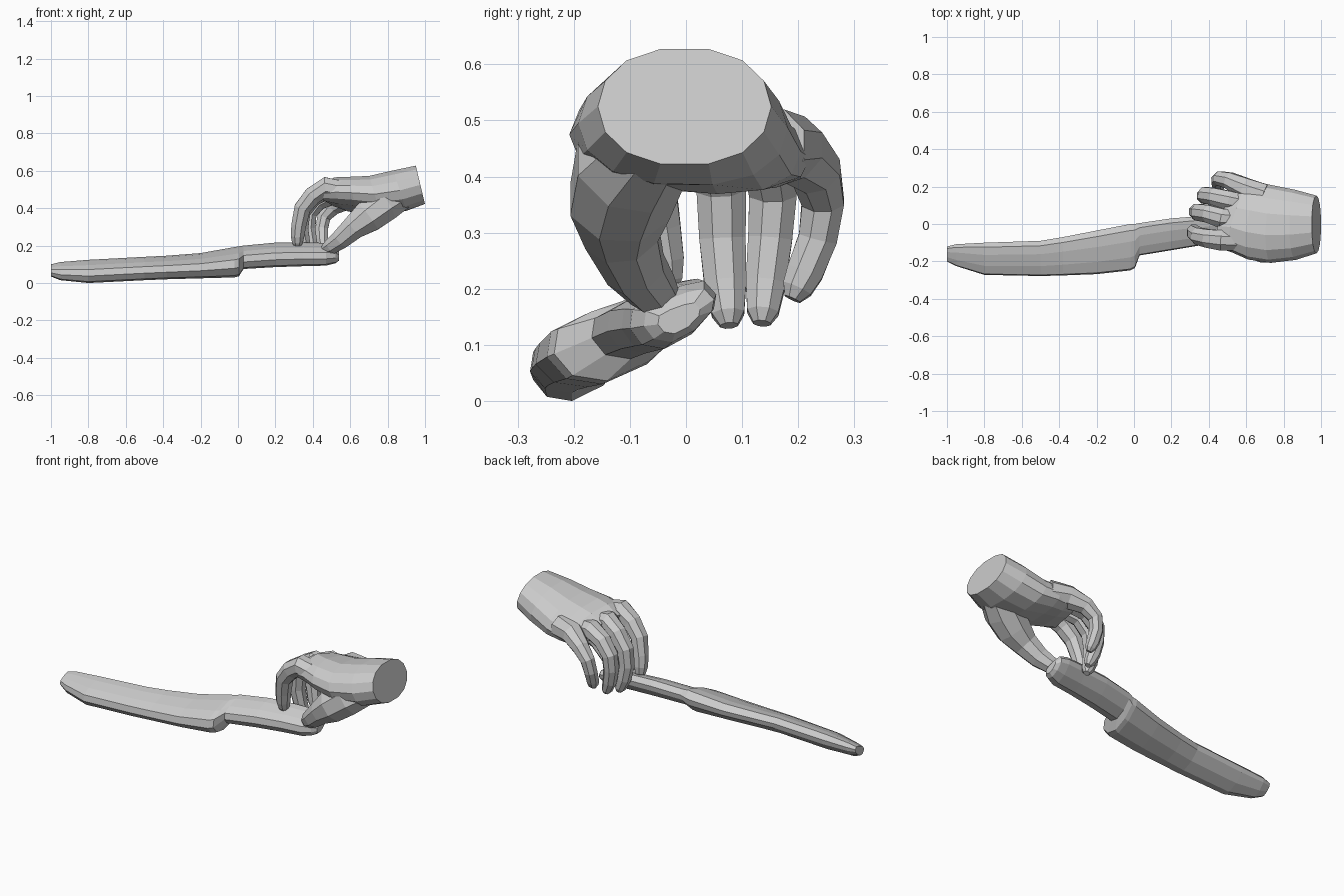
import bpy, bmesh, math
from mathutils import Vector


def loft(name, rings):
    """Skin a list of equal-length rings of points and cap both ends."""
    bm = bmesh.new()
    vs = [[bm.verts.new(p) for p in r] for r in rings]
    n = len(vs[0])
    for a, b in zip(vs, vs[1:]):
        for i in range(n):
            j = (i + 1) % n
            bm.faces.new((a[i], a[j], b[j], b[i]))
    bm.faces.new(vs[0][::-1])
    bm.faces.new(vs[-1])
    bmesh.ops.recalc_face_normals(bm, faces=bm.faces)
    me = bpy.data.meshes.new(name)
    bm.to_mesh(me)
    bm.free()
    ob = bpy.data.objects.new(name, me)
    bpy.context.collection.objects.link(ob)
    return ob


def digit(name, path, sides=8, depth=0.98):
    """Tapered finger through (x, y, z, radius) points with a rounded tip."""
    pts = [Vector(p[:3]) for p in path]
    rad = [p[3] * 1.04 for p in path]
    end = (pts[-1] - pts[-2]).normalized()
    pts.append(pts[-1] + end * rad[-1] * 0.7)
    rad.append(rad[-1] * 0.55)
    rings = []
    for i, p in enumerate(pts):
        t = (pts[min(i + 1, len(pts) - 1)] - pts[max(i - 1, 0)]).normalized()
        side = (Vector((0, 1, 0)) - t * t.y).normalized()
        up = t.cross(side)
        rings.append([p + side * rad[i] * math.cos(a) + up * rad[i] * depth * math.sin(a)
                      for a in (2 * math.pi * (k + 0.5) / sides for k in range(sides))])
    return loft(name, rings)


# knife: slanted section stretched to each station's x, y range, z range
section = [(0, .3), (.03, .58), (.28, .77), (.62, .94), (.86, 1), (1, .8),
           (.97, .58), (.72, .22), (.4, 0), (.14, .06)]
stations = [
    (-1.0, -.20, -.12, .035, .10), (-.95, -.225, -.108, .015, .112),
    (-.80, -.272, -.10, .0, .124), (-.50, -.278, -.09, .015, .14),
    (-.38, -.275, -.07, .02, .146), (-.20, -.268, -.035, .025, .16),
    (-.02, -.248, 0, .03, .192), (.005, -.235, .0, .036, .196),
    (.03, -.168, .005, .075, .20), (.20, -.14, .03, .085, .216),
    (.35, -.115, .042, .09, .218), (.47, -.1, .054, .093, .214),
    (.52, -.075, .05, .105, .2), (.54, -.05, .025, .12, .175)]
loft("knife", [[(x, y0 + u * (y1 - y0), z0 + v * (z1 - z0)) for u, v in section]
               for x, y0, y1, z0, z1 in stations])

# palm: rings by top (x, z), bottom (x, z), y range, backward sweep, roll
palm = [
    (.95, .63, 1.0, .42, -.157, .152, 0, 0),
    (.83, .605, .90, .385, -.192, .182, 0, -.05),
    (.70, .575, .76, .375, -.208, .205, .08, -.15),
    (.59, .57, .63, .395, -.19, .222, .2, -.22),
    (.50, .567, .54, .405, -.15, .22, .32, -.27),
    (.43, .52, .46, .43, -.128, .2, .36, -.25)]
rings = []
for xt, zt, xb, zb, y0, y1, sweep, roll in palm:
    ring = []
    for k in range(14):
        a = 2 * math.pi * k / 14
        s, c = math.sin(a), math.cos(a)
        c = math.copysign(abs(c) ** .85, c)
        y = (y0 + y1) / 2 + (y1 - y0) / 2 * c
        f = (1 + s) / 2
        ring.append((xb + (xt - xb) * f + sweep * max(y + .06, 0),
                     y, zb + (zt - zb) * f + roll * max(y, 0)))
    rings.append(ring)
hand = loft("hand", rings)

# thumb with its fleshy base, and four curled fingers
digits = {
    "thumb": [(.88, -.055, .475, .08), (.78, -.1, .42, .1), (.695, -.118, .355, .092),
              (.62, -.115, .298, .068), (.55, -.09, .235, .055), (.50, -.06, .198, .045),
              (.47, -.04, .18, .032)],
    "index_finger": [(.57, -.09, .49, .055), (.47, -.088, .513, .057), (.40, -.078, .468, .051),
                     (.345, -.065, .40, .047), (.325, -.05, .31, .042), (.318, -.04, .25, .038),
                     (.318, -.035, .215, .03)],
    "middle_finger": [(.58, .02, .48, .05), (.47, .03, .495, .054), (.40, .055, .455, .049),
                      (.345, .063, .38, .046), (.335, .065, .29, .043), (.35, .07, .21, .039),
                      (.37, .075, .155, .03)],
    "ring_finger": [(.62, .10, .46, .05), (.51, .125, .47, .053), (.43, .147, .435, .048),
                    (.38, .155, .37, .044), (.375, .15, .29, .041), (.39, .142, .21, .037),
                    (.41, .137, .158, .029)],
    "little_finger": [(.69, .15, .455, .068), (.59, .19, .45, .06), (.51, .232, .408, .046),
                      (.46, .244, .355, .039), (.447, .235, .29, .036), (.45, .212, .23, .034),
                      (.455, .198, .2, .028)],
}
for name, path in digits.items():
    part = digit(name, path)
    mod = hand.modifiers.new(name, 'BOOLEAN')
    mod.operation = 'UNION'
    mod.solver = 'EXACT'
    mod.object = part
    bpy.context.view_layer.objects.active = hand
    bpy.ops.object.modifier_apply(modifier=name)
    bpy.data.objects.remove(part)
